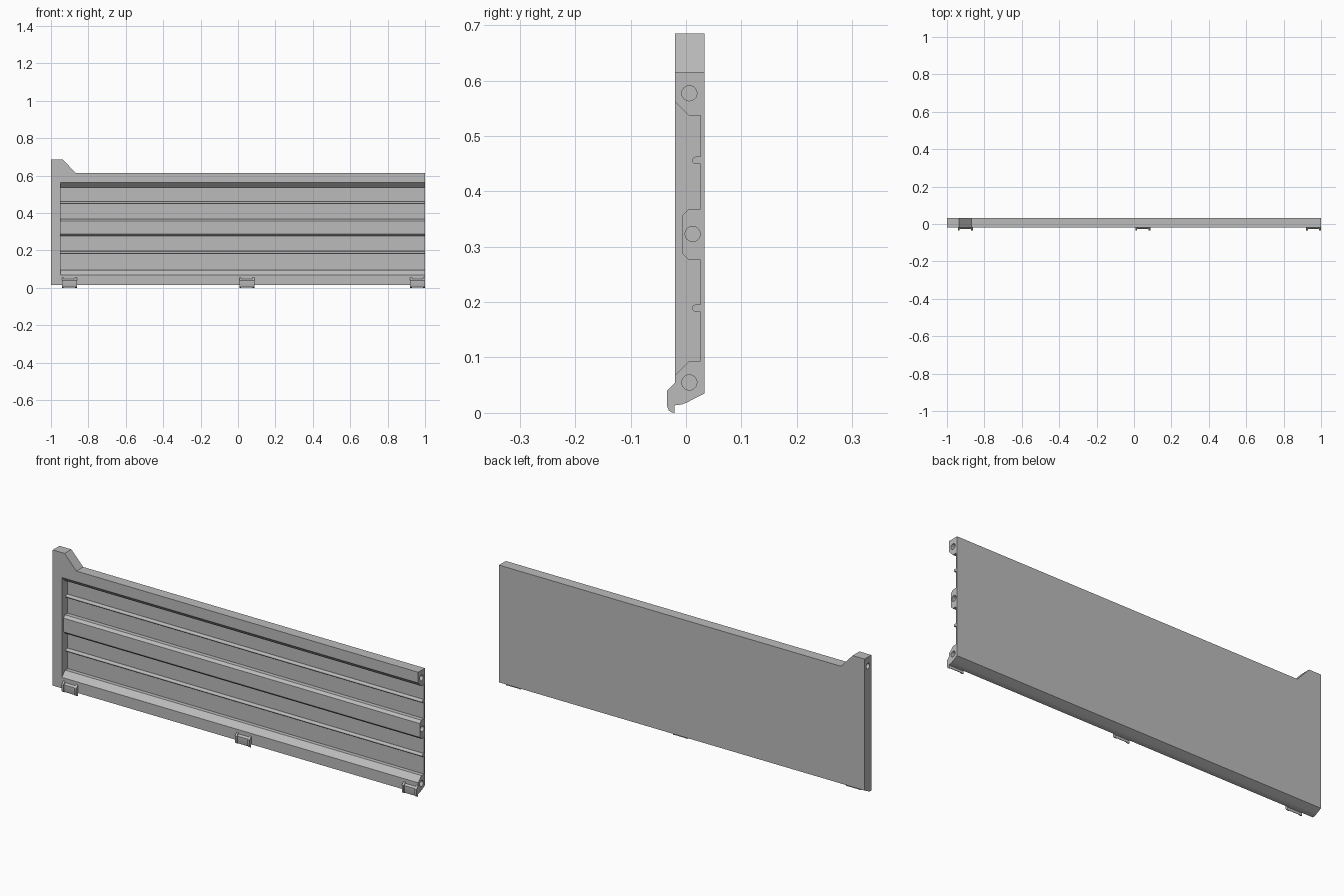
import bpy
import bmesh
import math
from mathutils import Vector

cube = bpy.data.objects.get("Cube")
if cube:
    bpy.data.objects.remove(cube, do_unlink=True)

# One grey for the whole panel
grey = bpy.data.materials.new("plain grey")
grey.use_nodes = True
colour = (0.5, 0.5, 0.5, 1.0)
grey.diffuse_color = colour
grey.node_tree.nodes["Principled BSDF"].inputs["Base Color"].default_value = colour


def extrude(name, points, offset):
    """Solid made by sweeping a flat outline along an offset."""
    mesh = bpy.data.meshes.new(name)
    bm = bmesh.new()
    face = bm.faces.new([bm.verts.new(p) for p in points])
    swept = bmesh.ops.extrude_face_region(bm, geom=[face], use_keep_orig=True)
    moved = [v for v in swept["geom"] if isinstance(v, bmesh.types.BMVert)]
    bmesh.ops.translate(bm, verts=moved, vec=Vector(offset))
    bmesh.ops.recalc_face_normals(bm, faces=bm.faces)
    bm.to_mesh(mesh)
    bm.free()
    mesh.materials.append(grey)
    obj = bpy.data.objects.new(name, mesh)
    bpy.context.collection.objects.link(obj)
    return obj


def along_x(name, profile, start, end):
    return extrude(name, [(start, y, z) for y, z in profile], (end - start, 0, 0))


def combine(target, other, operation):
    """Apply a boolean and discard the helper solid."""
    other.hide_render = True
    mod = target.modifiers.new(operation, "BOOLEAN")
    mod.operation = operation
    mod.solver = "EXACT"
    mod.object = other
    bpy.context.view_layer.objects.active = target
    bpy.ops.object.modifier_apply(modifier=mod.name)
    bpy.data.objects.remove(other, do_unlink=True)


FRONT, BACK, SHEET, TOP = -0.02, 0.033, 0.026, 0.615


def rib(z):
    """Thin round-nosed rib in the recess profile, centred on height z."""
    r = 0.0065
    nose = [(0.0175 - r * math.cos(a), z + r * math.sin(a))
            for a in (math.radians(d) for d in range(90, -91, -30))]
    return [(SHEET, z + r)] + nose + [(SHEET, z - r)]


# Panel body with chamfered underside
body = [(FRONT, TOP), (BACK, TOP), (BACK, 0.035), (0.002, 0.019),
        (-0.008, 0.015), (FRONT, 0.014)]
panel = along_x("side_panel", body, -1, 1)

# Raised corner at the top of the end post
corner = [(-1, 0.59), (-1, 0.685), (-0.935, 0.685), (-0.87, TOP), (-0.87, 0.59)]
combine(panel, extrude("corner", [(x, FRONT, z) for x, z in corner],
                       (0, BACK - FRONT, 0)), "UNION")

# Recess between the rails, open at the far end
recess = [(-0.06, 0.562), (FRONT, 0.562), (0.005, 0.537), (SHEET, 0.537)]
recess += rib(0.456)
recess += [(SHEET, 0.368), (0.005, 0.368), (-0.007, 0.356),
           (-0.007, 0.288), (0.005, 0.276), (SHEET, 0.276)]
recess += rib(0.189)
recess += [(SHEET, 0.094), (0.006, 0.094), (FRONT, 0.068), (-0.06, 0.068)]
combine(panel, along_x("recess", recess, -0.95, 1.1), "DIFFERENCE")


# Round sockets in the rail ends and in the post's upper end
def socket(x, y, z):
    ring = [(y + 0.0137 * math.cos(i * math.tau / 24),
             z + 0.0137 * math.sin(i * math.tau / 24)) for i in range(24)]
    combine(panel, along_x("socket", ring, x - 0.04, x + 0.04), "DIFFERENCE")


socket(1, 0.006, 0.577)
socket(1, 0.012, 0.323)
socket(1, 0.006, 0.055)
socket(-1, 0.006, 0.64)

# Merge flush faces left by the cuts
bm = bmesh.new()
bm.from_mesh(panel.data)
bmesh.ops.remove_doubles(bm, verts=bm.verts, dist=0.00002)
bmesh.ops.dissolve_limit(bm, angle_limit=0.01, verts=bm.verts, edges=bm.edges)
bm.to_mesh(panel.data)
bm.free()

# Hinge clips: a thin plate held between two deeper cheeks
cheek = [(-0.018, 0.054), (FRONT, 0.054), (-0.034, 0.04), (-0.034, 0.012),
         (-0.031, 0.004), (-0.026, 0.001), (-0.021, 0), (-0.021, 0.013),
         (-0.018, 0.014)]
plate = [(-0.018, 0.047), (FRONT, 0.047), (-0.028, 0.039), (-0.028, 0.008),
         (-0.026, 0.003), (-0.021, 0.001), (-0.021, 0.013), (-0.018, 0.014)]
for label, x in (("right", -0.902), ("middle", 0.047), ("left", 0.96)):
    along_x(f"clip_plate_{label}", plate, x - 0.03, x + 0.03)
    for side in (-1, 1):
        along_x(f"clip_cheek_{label}_{'inner' if side < 0 else 'outer'}", cheek,
                x + side * 0.03, x + side * 0.04)

# Flat faces, smooth only around the round parts
for obj in bpy.data.objects:
    if obj.type == "MESH" and obj.name.startswith(("side_panel", "clip_")):
        bpy.ops.object.select_all(action="DESELECT")
        obj.select_set(True)
        bpy.context.view_layer.objects.active = obj
        bpy.ops.object.shade_smooth_by_angle(angle=math.radians(31))
